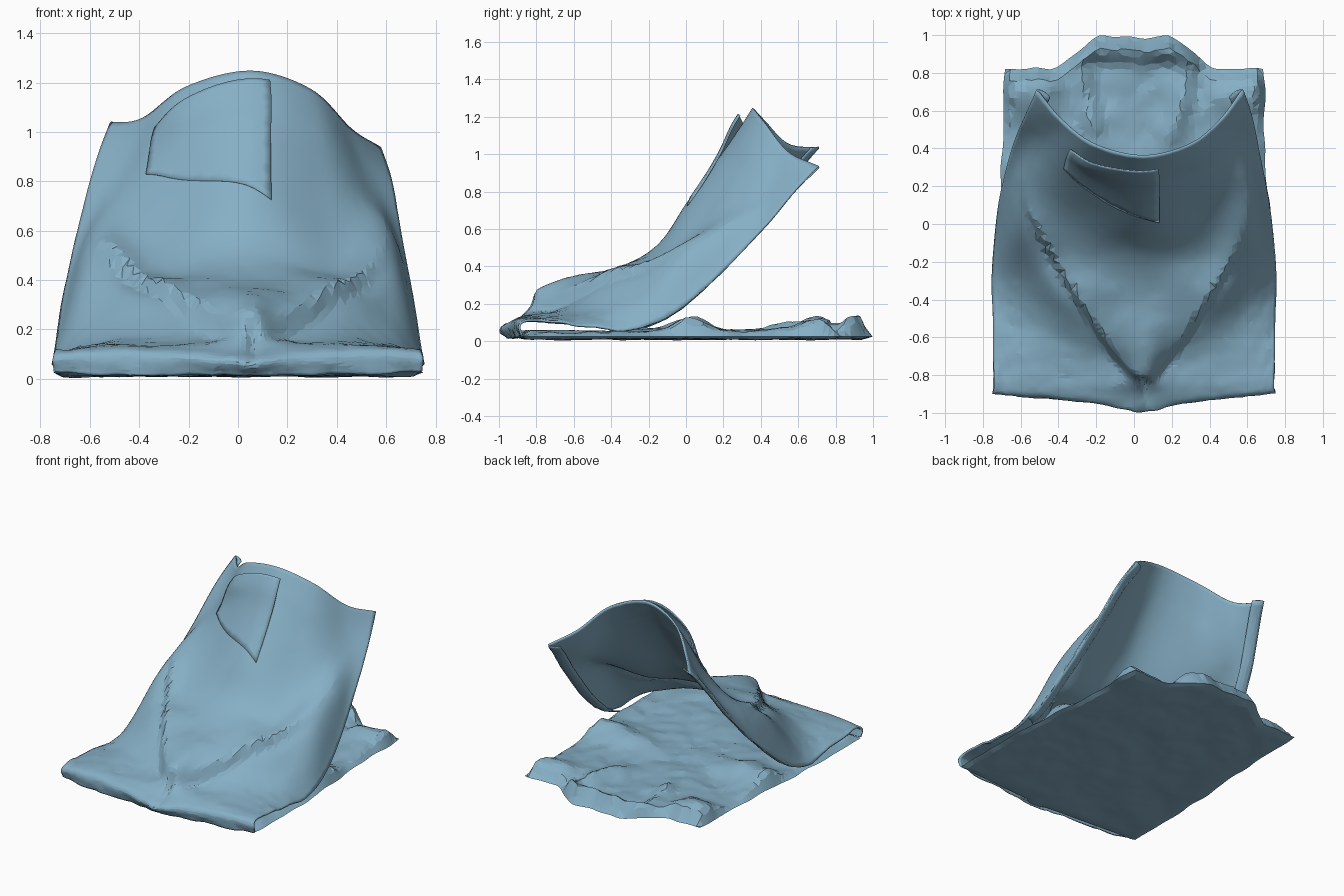
import bpy, bmesh, math, random
from mathutils import Vector, noise

if "Cube" in bpy.data.objects:
    bpy.data.objects.remove(bpy.data.objects["Cube"])

random.seed(4)
cloth = bpy.data.materials.new("blue_cloth")
cloth.diffuse_color = (.24, .43, .56, 1)
cloth.use_nodes = True
cloth.node_tree.nodes["Principled BSDF"].inputs["Base Color"].default_value = cloth.diffuse_color


def sheet(name, fn, nu, nv, thick=0.0, jitter=0.0):
    """Triangulated cloth sheet from fn(u, v), u and v in 0..1."""
    bm = bmesh.new()
    grid = []
    for j in range(nv + 1):
        row = []
        for i in range(nu + 1):
            u, v = i / nu, j / nv
            if 0 < i < nu and 0 < j < nv:
                u += random.uniform(-jitter, jitter) / nu
                v += random.uniform(-jitter, jitter) / nv
            row.append(bm.verts.new(fn(u, v)))
        grid.append(row)
    for j in range(nv):
        for i in range(nu):
            a, b = grid[j][i], grid[j][i + 1]
            c, d = grid[j + 1][i + 1], grid[j + 1][i]
            # split along the shorter diagonal
            short = (a.co - c.co).length < (b.co - d.co).length
            tris = ((a, b, c), (a, c, d)) if short else ((a, b, d), (b, c, d))
            for t in tris:
                bm.faces.new(t)
    me = bpy.data.meshes.new(name)
    bm.to_mesh(me)
    bm.free()
    me.materials.append(cloth)
    ob = bpy.data.objects.new(name, me)
    bpy.context.collection.objects.link(ob)
    if thick:
        m = ob.modifiers.new("thickness", 'SOLIDIFY')
        m.thickness = thick
        m.offset = 0
    bpy.context.view_layer.objects.active = ob
    bpy.ops.object.select_all(action='DESELECT')
    ob.select_set(True)
    bpy.ops.object.shade_smooth_by_angle(angle=math.radians(12))
    return ob


def spline(pts, t):
    """Catmull-Rom through pts at index parameter t."""
    n = len(pts) - 1
    i = max(0, min(int(t), n - 1))
    f = t - i
    b, c = pts[i], pts[i + 1]
    a = pts[i - 1] if i else b * 2 - c
    d = pts[i + 2] if i + 2 <= n else c * 2 - b
    return (b * 2 + (c - a) * f + (a * 2 - b * 5 + c * 4 - d) * f ** 2
            + (b * 3 - a - c * 3 + d) * f ** 3) * 0.5


def gauss(d, w):
    return math.exp(-(d / w) ** 2)


def step(a, b, x):
    t = max(0, min(1, (x - a) / (b - a)))
    return t * t * (3 - 2 * t)


def ripple(p, amp, freq=3.0):
    return amp * noise.fractal(p * freq, 1.0, 2.0, 3)


# Raised layer, front hem to top rim: edge xyz, shoulder xyz, middle xyz, centre yz
ROWS = [
    (.745, -.88, .03, .58, -.90, .02, .25, -.92, .02, -.95, .02),
    (.750, -.89, .08, .58, -.91, .09, .22, -.94, .09, -.99, .07),
    (.740, -.85, .11, .58, -.86, .12, .20, -.87, .13, -.88, .13),
    (.745, -.70, .10, .58, -.70, .13, .17, -.73, .17, -.77, .26),
    (.745, -.50, .08, .58, -.50, .15, .27, -.57, .25, -.59, .34),
    (.750, -.30, .06, .59, -.28, .25, .36, -.37, .36, -.37, .385),
    (.735, -.08, .14, .60, -.03, .47, .36, -.15, .43, -.15, .51),
    (.705, .15, .33, .58, .19, .60, .34, .06, .60, .01, .74),
    (.645, .42, .61, .52, .39, .74, .31, .27, .89, .19, .99),
    (.600, .57, .79, .47, .49, .87, .29, .35, 1.03, .28, 1.12),
    (.545, .71, .935, .42, .55, 1.01, .25, .42, 1.17, .36, 1.245),
]
SHIFT = 0.05


def raised(t, r):
    """Point on the raised layer: t is 0..6 across, r is 0..10 along."""
    row = spline([Vector(q) for q in ROWS], r)
    e, s, m = Vector(row[0:3]), Vector(row[3:6]), Vector(row[6:9])
    c = Vector((0, row[9], row[10]))
    flip = lambda p: Vector((-p.x, p.y, p.z))
    p = spline([flip(e), flip(s), flip(m), c, m, s, e], t)
    side = min(1, abs(t - 3) / 3)
    if t < 3:
        p.z += 0.10 * side ** 2 * step(7, 10, r)
    p.x += SHIFT * (1 - side * (1 - .6 * step(7, 10, r)))
    return p


def raised_layer(u, v):
    t, r = u * 6, v * 10
    p = raised(t, r)
    # V-shaped crease rising from the front centre
    d = p.y + .85 - .80 * (abs(p.x - .05) / .55) ** 1.25
    fade = step(2, 3, r) * (1 - step(6, 7.5, r)) * (1 - step(.45, .64, abs(p.x)))
    k = fade * math.exp(-abs(d) / .12) * (2 * step(-.06, .06, d) - 1)
    p.z += .035 * k
    p.y -= .02 * max(k, 0)
    # small cleft in the front hem
    p.y += .035 * gauss(p.x - .06, .025) * step(.5, 1.5, r) * (1 - step(2, 3, r))
    n = ripple(p, .010, 4) + ripple(p, .005, 14) * (1 - .7 * step(5, 9, r))
    p.y += n * (1 - step(8.5, 10, r))
    p.z = max(.015, p.z + n * (1 - step(8.5, 10, r)))
    return p


sheet("raised_front_layer", raised_layer, 60, 66, .012, .2)


# Loose flap growing out of the raised layer, open at its top
def loose_flap(u, v):
    t = 1.65 + 1.6 * u
    r0 = 7.0 + .9 * (1 - u)
    r = r0 + (9.55 - .45 * (1 - u) ** 2 - r0) * v
    p = raised(t, r)
    n = (raised(t + .01, r) - p).cross(raised(t, r + .01) - p).normalized()
    if n.y > 0:
        n = -n
    return p + n * (.006 + .045 * step(0, .9, v) * (.35 + .65 * step(0, .35, u)))


sheet("loose_front_flap", loose_flap, 16, 20, .008, .2)


# Lower layer outline
def outline(u, v):
    s = 2 * u - 1
    front = -.88 - .05 * (1 - abs(s)) - .05 * gauss(s - .08, .06)
    back = .82 + .17 * (1 - step(.26, .66, abs(s)))
    back += .02 * noise.noise(Vector((s * 6, 1, 7)))
    y = front + (back - front) * v
    half = .745 - .05 * step(-.4, .4, y) - .01 * step(.4, .8, y)
    x = half * s + .02 * noise.noise(Vector((s * 2, y * 5, 2)))
    return x, y, min(1 - abs(s), 2 * min(v, 1 - v))


# Creased upper side with side folds and a neck opening
def back_top(u, v):
    x, y, border = outline(u, v)
    z = .05 + .07 * gauss(y - .02, .13) * step(.05, .5, abs(x))
    z += .07 * gauss(y - .70, .12) * step(.3, .5, abs(x))
    neck = abs(x) - (.19 + .12 * (y - .4) / .5)
    z += .05 * gauss(neck, .06) * step(.3, .6, y)
    z += .08 * gauss(y - .92, .055) * (1 - step(.28, .42, abs(x)))
    q = Vector((x, y, .3))
    z += ripple(q, .022) + ripple(q, .006, 12)
    if y < -.3:
        z = min(z, .06)
    return Vector((x, y, .025 + (max(z, .03) - .025) * step(0, .07, border)))


# Nearly flat underside resting on the ground
def back_under(u, v):
    x, y, border = outline(u, v)
    z = .012 + ripple(Vector((x, y, 5)), .010, 4)
    return Vector((x, y, .025 + (max(z, 0) - .025) * step(0, .06, border)))


sheet("lower_layer_top", back_top, 44, 56, 0, .2)
sheet("lower_layer_underside", back_under, 44, 56, 0, .2)


# Narrow folded hems inside the side edges of the raised layer
def hem(side):
    def fn(u, v):
        p = raised(0 if side < 0 else 6, 5.5 + 4.5 * v)
        return p + Vector((-side * .07 * u, .012 * math.sin(u * 3.1) - .04 * u,
                           -.005 * u + ripple(p, .010, 8)))
    return fn


for side, label in ((-1, "left"), (1, "right")):
    sheet(label + "_inner_hem", hem(side), 4, 24, .008, .2)
